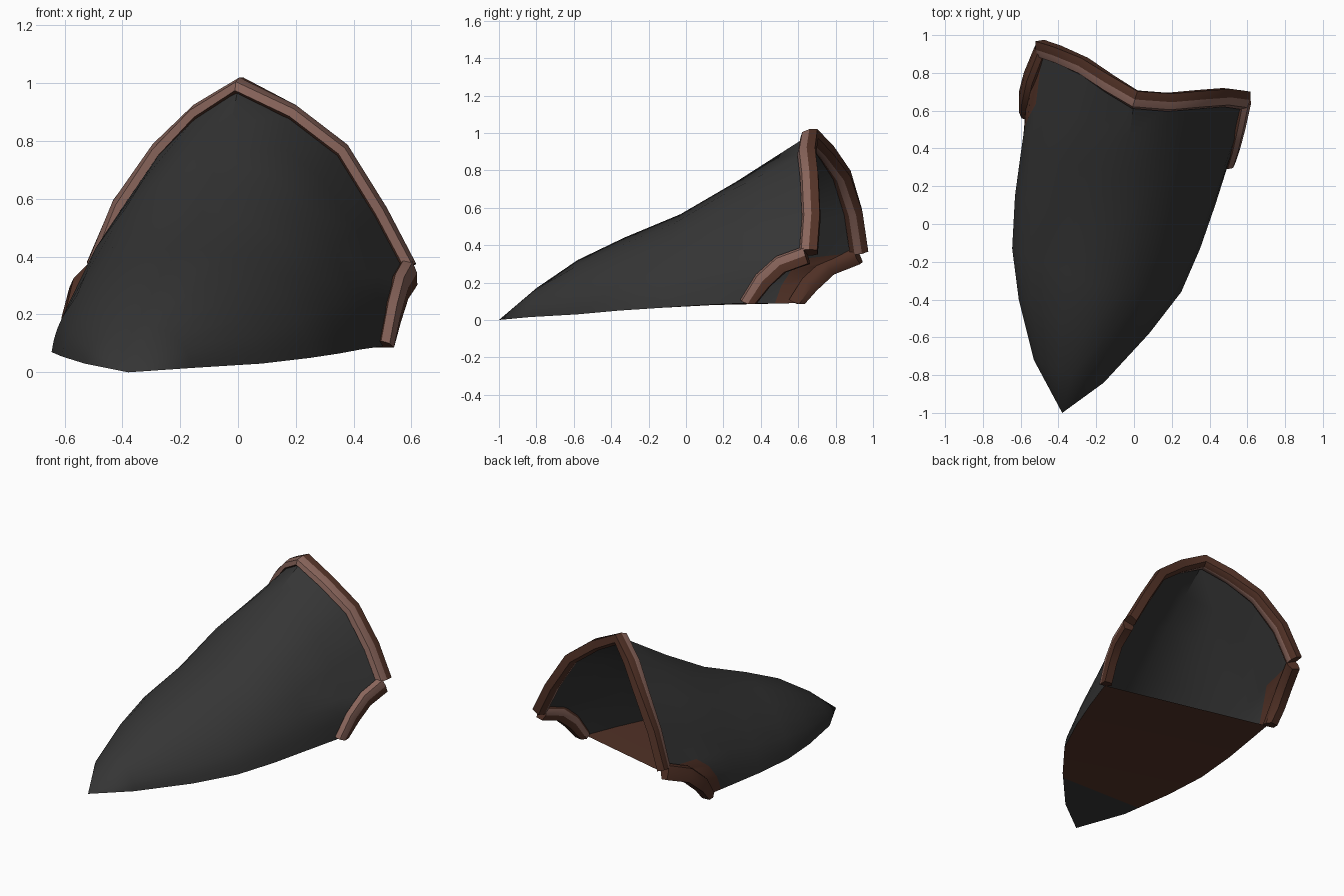
import bpy, bmesh, math
from mathutils import Vector as V

if "Cube" in bpy.data.objects:
    bpy.data.objects.remove(bpy.data.objects["Cube"])


def mat(name, c):
    m = bpy.data.materials.new(name)
    m.diffuse_color = (*c, 1)
    m.use_nodes = True
    m.node_tree.nodes["Principled BSDF"].inputs["Base Color"].default_value = m.diffuse_color
    return m


DARK = mat("charcoal", (0.036, 0.036, 0.036))
BROWN = mat("dark_brown", (0.085, 0.032, 0.02))
PINK = mat("dusty_rose", (0.25, 0.13, 0.105))


def make(name, bm, mats, angle=35):
    me = bpy.data.meshes.new(name)
    bm.to_mesh(me)
    bm.free()
    ob = bpy.data.objects.new(name, me)
    bpy.context.collection.objects.link(ob)
    for m in mats:
        me.materials.append(m)
    bpy.ops.object.select_all(action='DESELECT')
    ob.select_set(True)
    bpy.context.view_layer.objects.active = ob
    bpy.ops.object.shade_smooth_by_angle(angle=math.radians(angle))
    return ob


# Stations from the toe tip backwards: left edge, ridge, right edge
TIP = V((-.38, -1, 0))
STATIONS = [
    ((-.53, -.72, .03), (-.33, -.8, .17), (-.16, -.84, .015)),
    ((-.61, -.4, .055), (-.26, -.58, .32), (.08, -.58, .03)),
    ((-.645, -.13, .07), (-.20, -.33, .44), (.25, -.36, .05)),
    ((-.63, .15, .08), (-.11, -.03, .565), (.35, -.13, .065)),
    ((-.60, .37, .085), (-.05, .27, .74), (.43, .10, .08)),
]
# Edge of the rear opening, left foot over the apex to right foot
RIM = [V(p) for p in (
    (-.57, .58, .09), (-.57, .65, .20), (-.545, .76, .30), (-.485, .91, .36),
    (-.40, .88, .57), (-.27, .82, .76), (-.14, .73, .89), (0, .645, .98),
    (.18, .63, .89), (.35, .645, .76), (.48, .655, .55), (.58, .64, .36),
    (.55, .50, .31), (.525, .40, .22), (.50, .32, .09))]
STEPS = (0, .08, .15, .22, .37, .55, .75, 1)


def arch(left, top, right):
    def half(a):
        a, t = V(a), V(top)
        out = []
        for s in STEPS:
            h = .85 * (1 - math.cos(s * math.pi / 2)) + .15 * s
            g = .87 * math.sin(s * math.pi / 2) + .13 * s
            d = t - a
            out.append(a + V((d.x * h, d.y * h, d.z * g)))
        return out
    return half(left) + half(right)[-2::-1]


rows = [arch(*s) for s in STATIONS]
rows.append([a.lerp(b, .5) for a, b in zip(rows[-1], RIM)])
rows.append(RIM)

# Toe shell
bm = bmesh.new()
grid = [[bm.verts.new(p) for p in r] for r in rows]
tip = bm.verts.new(TIP)
for a, b in zip(grid[0], grid[0][1:]):
    bm.faces.new((tip, b, a))
for k, (r, q) in enumerate(zip(grid, grid[1:])):
    for i in range(len(r) - 1):
        f = bm.faces.new((r[i], r[i + 1], q[i + 1], q[i]))
        # brown patch beside the left foot of the opening
        if i < 3 and k >= len(grid) - 2:
            f.material_index = 1
bmesh.ops.recalc_face_normals(bm, faces=bm.faces)
make("toe_shell", bm, [DARK, BROWN], 40)

# Sole, brown behind the toe
bm = bmesh.new()
pairs = [(bm.verts.new(r[0]), bm.verts.new(r[-1])) for r in rows]
bm.faces.new((bm.verts.new(TIP), *pairs[0]))
for (a, b), (c, d) in zip(pairs, pairs[1:]):
    bm.faces.new((a, c, d, b))
bmesh.ops.bisect_plane(bm, geom=bm.verts[:] + bm.edges[:] + bm.faces[:],
                       plane_co=(0, -.62, 0), plane_no=(0, 1, 0))
for f in bm.faces:
    f.material_index = int(f.calc_center_median().y > -.62)
    if f.normal.z > 0:
        f.normal_flip()
make("sole", bm, [DARK, BROWN])

# Trim: section as (backward, outward) offsets, with a material per side
SECTION = [(-.035, -.005), (-.025, .025), (.015, .04), (.06, .04),
           (.065, -.01), (.03, -.03), (-.01, -.025)]
SIDES = [1, 1, 0, 0, 0, 1, 0]


def trim(name, path, plain=False):
    bm = bmesh.new()
    rings = []
    for i, p in enumerate(path):
        t = (path[min(i + 1, len(path) - 1)] - path[max(i - 1, 0)]).normalized()
        n = V((p.x, 0, max(0, p.z - .35)))
        n = (n - t * n.dot(t)).normalized()
        b = n.cross(t)
        ring = []
        for u, w in SECTION:
            q = p + b * u + n * w
            q.z = max(q.z, .085)
            ring.append(bm.verts.new(q))
        rings.append(ring)
    m = len(SECTION)
    for r, q in zip(rings, rings[1:]):
        for j in range(m):
            k = (j + 1) % m
            f = bm.faces.new((r[j], r[k], q[k], q[j]))
            f.material_index = 0 if plain else SIDES[j]
    bm.faces.new(rings[0])
    bm.faces.new(rings[-1])
    bmesh.ops.recalc_face_normals(bm, faces=bm.faces)
    make(name, bm, [BROWN, PINK], 40)


trim("left_foot_trim", RIM[:4], True)
trim("arch_trim", RIM[3:12])
trim("right_foot_trim", RIM[11:])
